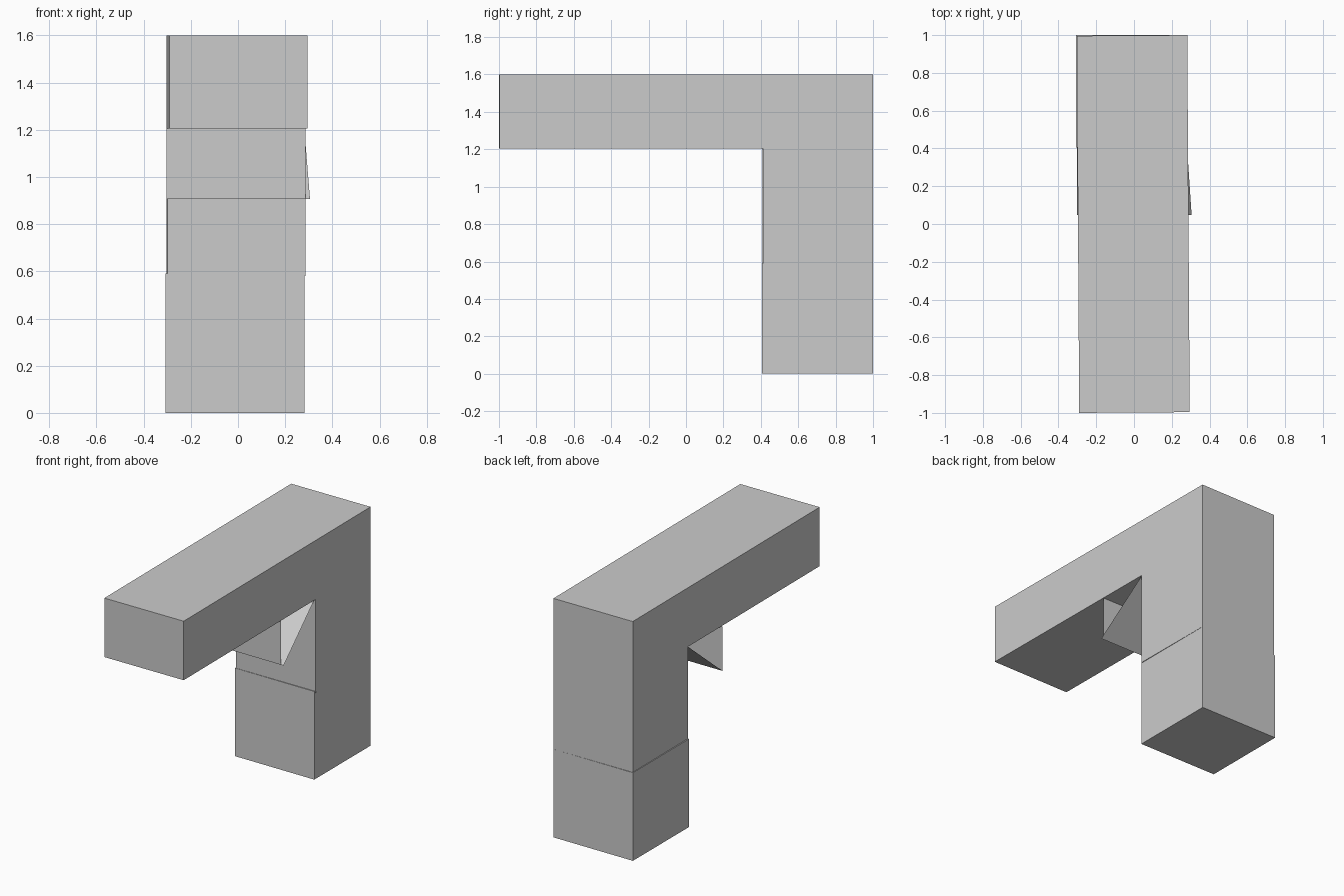
import bpy, bmesh
from mathutils import Matrix

if "Cube" in bpy.data.objects:
    bpy.data.objects.remove(bpy.data.objects["Cube"])


def finish(name, bm):
    mesh = bpy.data.meshes.new(name)
    bm.to_mesh(mesh)
    bm.free()
    obj = bpy.data.objects.new(name, mesh)
    bpy.context.collection.objects.link(obj)
    return obj


def prism(name, profile, x0, x1):
    """Extrude a (y, z) profile along x."""
    bm = bmesh.new()
    face = bm.faces.new([bm.verts.new((x0, y, z)) for y, z in profile])
    ext = bmesh.ops.extrude_face_region(bm, geom=[face], use_keep_orig=True)
    verts = [v for v in ext["geom"] if isinstance(v, bmesh.types.BMVert)]
    bmesh.ops.translate(bm, verts=verts, vec=(x1 - x0, 0, 0))
    bmesh.ops.recalc_face_normals(bm, faces=bm.faces)
    return finish(name, bm)


def sheet(name, corners):
    """Single open quad."""
    bm = bmesh.new()
    bm.faces.new([bm.verts.new(c) for c in corners])
    return finish(name, bm)


# L-shaped arm and upper post, turned very slightly
arm = prism("arm_and_upper_post",
            [(-0.998, 1.205), (0.41, 1.205), (0.41, 0.58), (0.998, 0.58),
             (0.998, 1.6), (-0.998, 1.6)], -0.2925, 0.2925)
arm.data.transform(Matrix.Translation((-0.004, 0, 0)) @ Matrix.Rotation(0.0065, 4, 'Z'))

# Square lower post
prism("lower_post", [(0.406, 0), (1.0, 0), (1.0, 0.59), (0.406, 0.59)], -0.307, 0.281)

# Open-sided brace: vertical front sheet and sloping underside
sheet("brace_front", [(-0.302, 0.047, 0.907), (0.286, 0.047, 0.907),
                      (0.286, 0.047, 1.205), (-0.302, 0.047, 1.205)])
sheet("brace_slope", [(-0.302, 0.047, 0.907), (-0.302, 0.408, 1.205),
                      (0.281, 0.408, 1.205), (0.305, 0.047, 0.907)])
